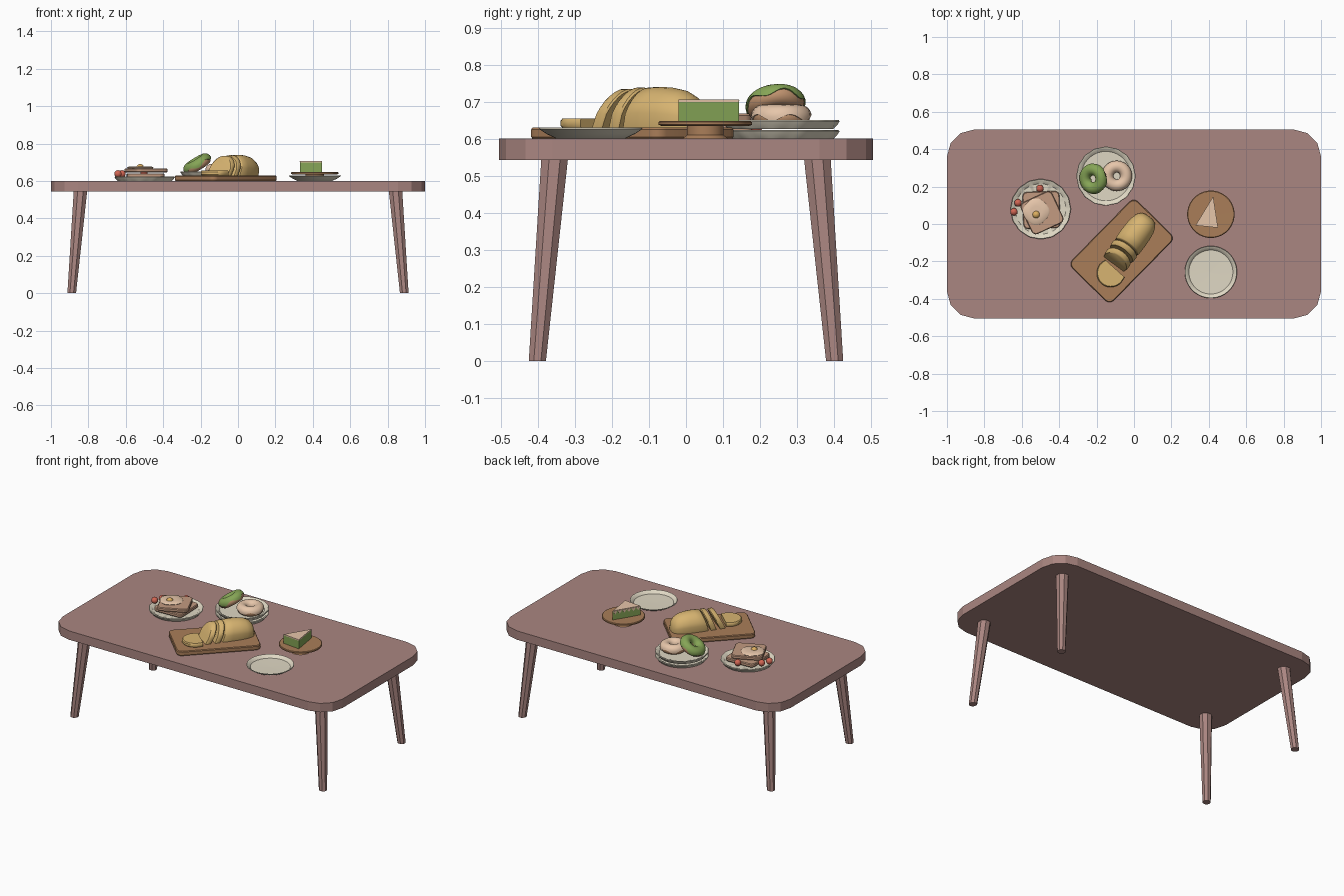
import bpy, bmesh, math
from math import sin, cos, pi, radians
from mathutils import Matrix, Vector

if "Cube" in bpy.data.objects:
    bpy.data.objects.remove(bpy.data.objects["Cube"])


def material(name, r, g, b):
    m = bpy.data.materials.new(name)
    m.diffuse_color = (r ** 2.2, g ** 2.2, b ** 2.2, 1)
    m.use_nodes = True
    m.node_tree.nodes["Principled BSDF"].inputs["Base Color"].default_value = m.diffuse_color
    return m


TABLE = material("table_wood", .66, .52, .50)
BOARD = material("board_wood", .66, .49, .35)
CHINA = material("china", .87, .84, .76)
BREAD = material("crust", .84, .70, .44)
TOAST = material("toast", .76, .60, .50)
CREAM = material("cream", .90, .77, .66)
DOUGH = material("dough", .76, .58, .44)
GREEN = material("green", .52, .64, .34)
YOLK = material("yolk", .86, .68, .38)
RED = material("tomato", .82, .40, .33)


def loft(name, rings, mat, place=Matrix(), caps=True, closed=False, smooth=35):
    """Skin a stack of equal-length point rings."""
    bm = bmesh.new()
    vs = [[bm.verts.new(place @ Vector(p)) for p in r] for r in rings]
    n = len(rings[0])
    pairs = list(zip(vs, vs[1:])) + ([(vs[-1], vs[0])] if closed else [])
    for a, b in pairs:
        for i in range(n):
            j = (i + 1) % n
            bm.faces.new((a[i], a[j], b[j], b[i]))
    if caps and not closed:
        bm.faces.new(vs[0])
        bm.faces.new(vs[-1])
    bmesh.ops.recalc_face_normals(bm, faces=bm.faces)
    me = bpy.data.meshes.new(name)
    bm.to_mesh(me)
    bm.free()
    me.materials.append(mat)
    ob = bpy.data.objects.new(name, me)
    bpy.context.collection.objects.link(ob)
    if smooth:
        bpy.context.view_layer.objects.active = ob
        ob.select_set(True)
        bpy.ops.object.shade_smooth_by_angle(angle=radians(smooth))
        ob.select_set(False)
    return ob


def circle(r, z, n=32, x=0, y=0, wave=0, count=16):
    return [(x + r * (1 + wave * cos(count * a)) * cos(a),
             y + r * (1 + wave * cos(count * a)) * sin(a), z)
            for a in (2 * pi * (i + .5) / n for i in range(n))]


def rounded(hx, hy, r, z, seg=3):
    pts = []
    for k, (sx, sy) in enumerate(((1, 1), (-1, 1), (-1, -1), (1, -1))):
        for i in range(seg + 1):
            a = pi / 2 * (k + i / seg)
            pts.append((sx * (hx - r) + r * cos(a), sy * (hy - r) + r * sin(a), z))
    return pts


def at(x, y, z, turn=0):
    return Matrix.Translation((x, y, z)) @ Matrix.Rotation(radians(turn), 4, 'Z')


# Table: rounded slab and four splayed eight-sided legs
loft("table_top", [rounded(1, .505, .145, z) for z in (.543, .60)], TABLE, smooth=0)
for sx, side in ((-1, "left"), (1, "right")):
    for sy, end in ((-1, "front"), (1, "back")):
        loft(f"{end}_{side}_leg",
             [circle(.025, 0, 8, sx * .889, sy * .401),
              circle(.039, .55, 8, sx * .842, sy * .354)], TABLE, smooth=0)


# Plates
def plate(name, x, y, z, r, base, h, wave=0):
    prof = [(.02, 0), (base, 0), (base + (1 - base) * .6, h * .45), (1, h * .88),
            (.985, h), (.93, h * .9), (.84, h * .42), (.02, h * .35)]
    n = 96 if wave else 40
    loft(name, [circle(r * f, k, n, wave=wave if f > .9 else 0) for f, k in prof],
         CHINA, at(x, y, z))


plate("toast_plate", -.499, .08, .60, .16, .90, .023, .008)
plate("lower_donut_plate", -.15, .256, .60, .157, .90, .023, .010)
plate("upper_donut_plate", -.15, .256, .626, .157, .90, .024, .010)
plate("empty_plate", .411, -.257, .60, .14, .66, .030)

# Toast with egg and tomatoes
for name, x, y, z, s, turn in (("lower_toast", -.495, .075, .618, .099, 2),
                               ("upper_toast", -.492, .06, .645, .093, 25)):
    loft(name, [rounded(s - .004, s - .004, .022, 0), rounded(s, s, .025, .005),
                rounded(s, s, .025, .018), rounded(s - .004, s - .004, .022, .023)],
         TOAST, at(x, y, z, turn))
loft("egg_white", [circle(r, z, 32, wave=.04, count=4)
                   for r, z in ((.066, 0), (.069, .004), (.062, .009), (.03, .011))],
     CREAM, at(-.523, .066, .667))


def ball(name, x, y, z, r, mat):
    loft(name, [circle(r * sin(a), -r * cos(a), 16)
                for a in (pi * (.02 + .96 * i / 8) for i in range(9))],
         mat, at(x, y, z), smooth=60)


ball("egg_yolk", -.523, .05, .670, .021, YOLK)
for i, (x, y) in enumerate(((-.503, .19), (-.62, .113), (-.642, .065))):
    ball(f"tomato_{i + 1}", x, y, .638, .02, RED)


# Donuts: torus of dough with a wavy half shell of glaze
def donut(name, place, glaze, R=.050, r=.028):
    N = 40

    def ring(rad, t, wave):
        pts = []
        for i in range(N):
            a = 2 * pi * i / N
            t2 = t + wave * sin(5 * a)
            pts.append(((R + rad * cos(t2)) * cos(a), (R + rad * cos(t2)) * sin(a),
                        rad * sin(t2)))
        return pts
    loft(name + "_dough", [ring(r, 2 * pi * i / 16, 0) for i in range(16)],
         DOUGH, place, closed=True, smooth=60)
    ts = [-.1 + (pi + .2) * i / 10 for i in range(11)]
    outer = [ring(r + .004, t, .28 * cos(t)) for t in ts]
    inner = [ring(r - .002, t, .28 * cos(t)) for t in reversed(ts)]
    loft(name + "_glaze", outer + inner, glaze, place, closed=True, smooth=60)


donut("cream_donut", at(-.092, .257, .660), CREAM)
donut("green_donut", at(-.217, .242, .690) @ Matrix.Rotation(radians(-31), 4, 'Y')
      @ Matrix.Rotation(radians(6), 4, 'X'), GREEN)

# Cutting board
loft("cutting_board", [rounded(.246, .151, .028, 0), rounded(.25, .155, .032, .005),
                       rounded(.25, .155, .032, .025), rounded(.246, .151, .028, .03)],
     BOARD, at(-.066, -.145, .60, 45.5))


# Bread: one arched section used for the loaf, leaning slices and flat slice
def arch(u, s=1, shear=0, w=.078, h=.109):
    pts = [(-.9, 0), (-.3, 0), (.3, 0), (.9, 0)]
    pts += [(cos(a), .12 + .88 * sin(a) ** .85)
            for a in (pi * i / 14 for i in range(1, 14))]
    return [(u + shear * k * h * s, v * w * s, k * h * s) for v, k in pts]


def slab(u, t, shear, s=1):
    return [arch(u, s * .95, shear), arch(u + .006, s, shear),
            arch(u + t - .006, s, shear), arch(u + t, s * .95, shear)]


loaf = at(-.045, -.13, .629, 53.5)
loft("bread_loaf", [arch(0, .96, .3), arch(.006, 1, .28), arch(.06, 1.02, .12),
                    arch(.115, 1), arch(.155, .93), arch(.185, .79), arch(.203, .58),
                    arch(.211, .3)], BREAD, loaf, smooth=50)
loft("near_slice", slab(-.048, .034, .38), BREAD, loaf)
loft("leaning_slice", slab(-.106, .034, .50, .97), BREAD, loaf)
loft("flat_slice", slab(0, .026, 0), BREAD,
     at(-.102, -.238, .629, 48) @ Matrix.Rotation(radians(-90), 4, 'Y'))

# Round wooden stand with a small foot
loft("cake_stand", [circle(r, z) for r, z in ((.062, 0), (.05, .01), (.05, .034),
                    (.118, .034), (.127, .038), (.127, .045), (.123, .048), (.02, .047))],
     BOARD, at(.411, .052, .60))

# Cake wedge: sponge, icing and icing drips on the left side
tri = [(.332, -.008), (.449, -.02), (.424, .143)]
for name, lo, hi, mat in (("cake_sponge", .647, .699, GREEN),
                          ("cake_icing", .699, .706, CREAM)):
    loft(name, [[(x, y, z) for x, y in tri] for z in (lo, hi)], mat, smooth=0)
a, b = Vector((*tri[0], 0)), Vector((*tri[2], 0))
out = Vector((-.0025, .0015, 0))
for i in range(6):
    p, q = a.lerp(b, i / 6), a.lerp(b, (i + 1) / 6)
    pts = [p + Vector((0, 0, .703)), q + Vector((0, 0, .703)),
           (p + q) / 2 + Vector((0, 0, .682))]
    loft(f"icing_drip_{i + 1}", [pts, [v + out for v in pts]], CREAM, smooth=0)
